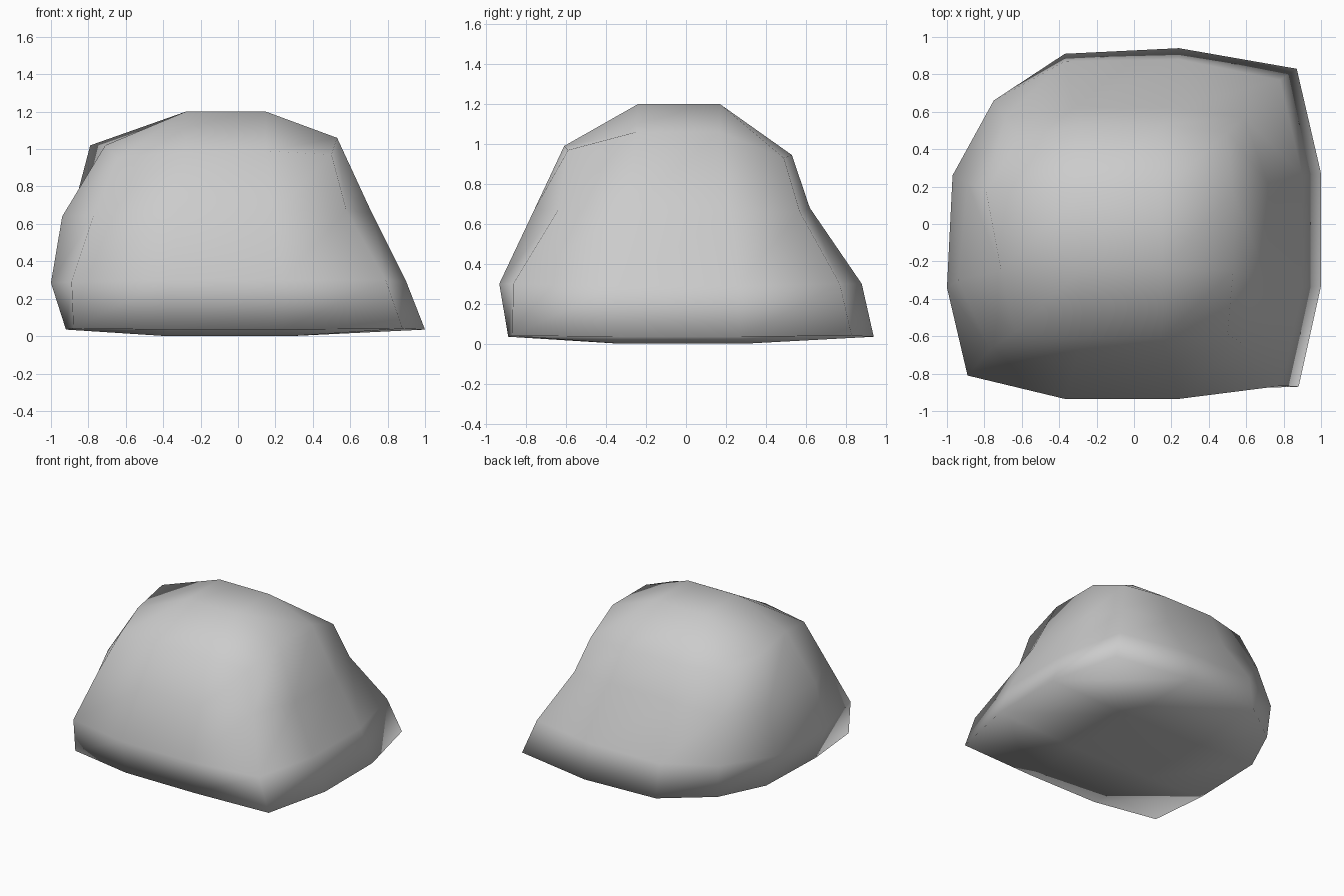
import bpy, bmesh

if "Cube" in bpy.data.objects:
    bpy.data.objects.remove(bpy.data.objects["Cube"])

# Each level of the boulder: corners (front left, front right, back right, back left),
# then the bulge of each side as depth/width pairs, and inner column positions
LEVELS = [
    dict(c=[(-.88, -.80, .04), (.88, -.87, .04), (.87, .83, .04), (-.73, .64, .04)],
         front=(-.89, -.89), right=(1.0, 1.0), back=(.94, .91), left=(-.90, -.92),
         z=(.035, .035, .035, .035), cx=(-.37, .24), cy=(-.33, .27)),
    dict(c=[(-.89, -.81, .29), (.79, -.865, .30), (.78, .77, .30), (-.75, .66, .30)],
         front=(-.935, -.935), right=(.90, .90), back=(.88, .87), left=(-.97, -1.0),
         z=(.30, .29, .30, .285), cx=(-.37, .24), cy=(-.34, .26)),
    dict(c=[(-.77, -.67, .65), (.58, -.64, .67), (.59, .57, .66), (-.69, .57, .65)],
         front=(-.76, -.76), right=(.715, .715), back=(.62, .62), left=(-.89, -.94),
         z=(.67, .66, .68, .64), cx=(-.32, .20), cy=(-.30, .22)),
    dict(c=[(-.64, -.58, .95), (.50, -.59, .97), (.50, .49, .93), (-.62, .46, .93)],
         front=(-.61, -.61), right=(.53, .53), back=(.53, .53), left=(-.79, -.71),
         z=(.99, 1.06, .945, 1.02), cx=(-.28, .15), cy=(-.25, .17)),
]


def ring_points(l):
    """Twelve points, counter-clockwise from the front left corner."""
    c, (x0, x1), (y0, y1), z = l["c"], l["cx"], l["cy"], l["z"]
    f, r, b, s = l["front"], l["right"], l["back"], l["left"]
    return [c[0], (x0, f[0], z[0]), (x1, f[1], z[0]),
            c[1], (r[0], y0, z[1]), (r[1], y1, z[1]),
            c[2], (x1, b[0], z[2]), (x0, b[1], z[2]),
            c[3], (s[0], y1, z[3]), (s[1], y0, z[3])]


def cap(bm, ring, inner, flip):
    """Close a ring with a three by three grid of quads."""
    rows = [[ring[0], ring[1], ring[2], ring[3]],
            [ring[11], inner[0], inner[1], ring[4]],
            [ring[10], inner[3], inner[2], ring[5]],
            [ring[9], ring[8], ring[7], ring[6]]]
    for j in range(3):
        for i in range(3):
            q = [rows[j][i], rows[j][i + 1], rows[j + 1][i + 1], rows[j + 1][i]]
            bm.faces.new(q[::-1] if flip else q)


def inner_quad(bm, x0, x1, y0, y1, z):
    return [bm.verts.new((x, y, z)) for x, y in ((x0, y0), (x1, y0), (x1, y1), (x0, y1))]


bm = bmesh.new()
rings = [[bm.verts.new(p) for p in ring_points(l)] for l in LEVELS]

# Sides
for lo, hi in zip(rings, rings[1:]):
    for i in range(12):
        j = (i + 1) % 12
        bm.faces.new((lo[i], lo[j], hi[j], hi[i]))

# Crown and underside
cap(bm, rings[-1], inner_quad(bm, -.28, .15, -.24, .17, 1.2), False)
cap(bm, rings[0], inner_quad(bm, -.38, .28, -.33, .29, 0), True)

mesh = bpy.data.meshes.new("boulder")
bm.to_mesh(mesh)
bm.free()
mesh.shade_smooth()
boulder = bpy.data.objects.new("boulder", mesh)
bpy.context.collection.objects.link(boulder)

# Stone colour
stone = bpy.data.materials.new("stone grey")
stone.diffuse_color = (.6, .6, .6, 1)
stone.use_nodes = True
stone.node_tree.nodes["Principled BSDF"].inputs["Base Color"].default_value = stone.diffuse_color
mesh.materials.append(stone)
